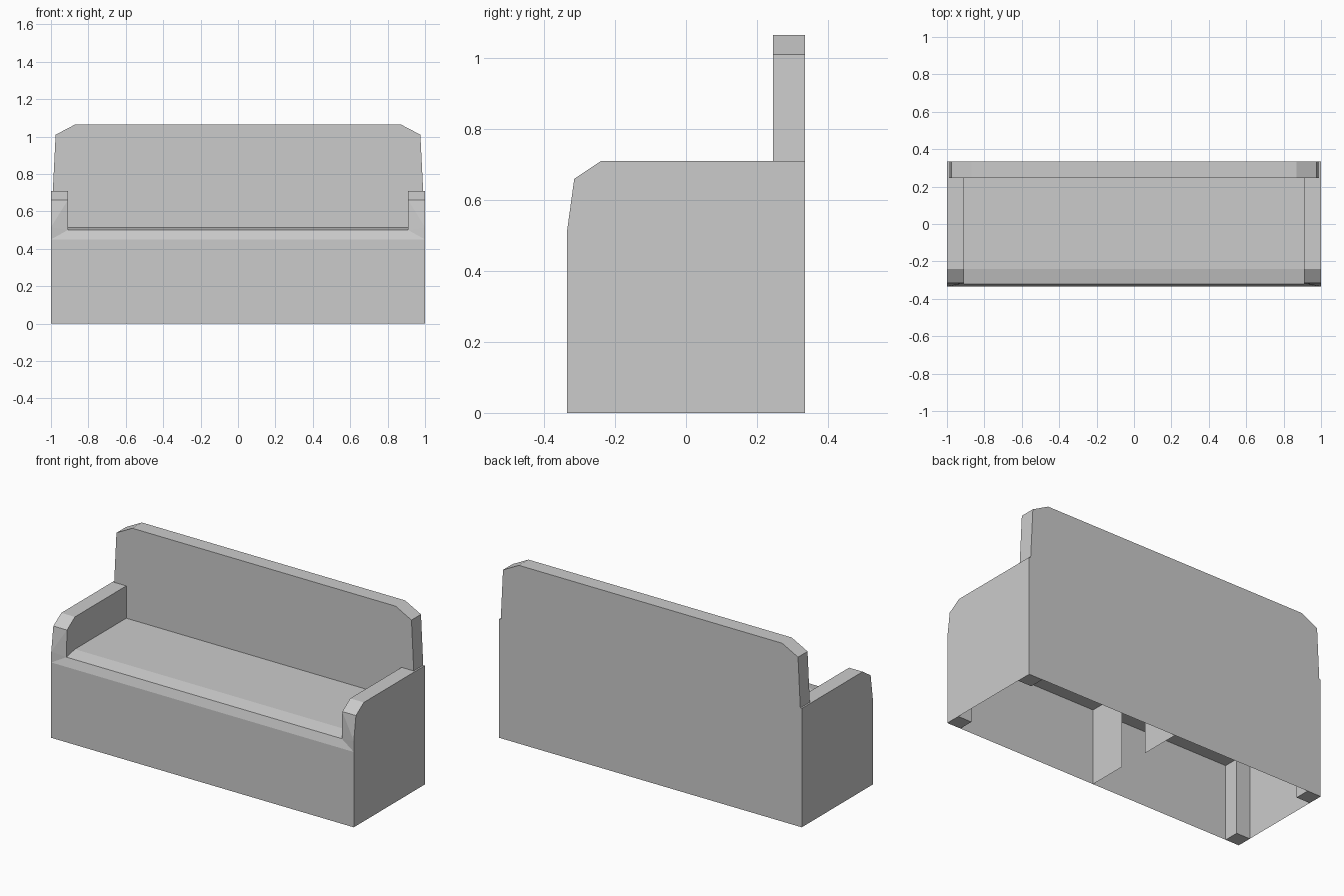
import bpy, bmesh

if "Cube" in bpy.data.objects:
    bpy.data.objects.remove(bpy.data.objects["Cube"])

W, D = 1.0, 0.335          # half width, half depth
INNER = 0.91               # inner side of the arms
BACK = 0.245               # front plane of the backrest
DECK = 0.45                # underside of the seat


def build(name, polys, mirror=()):
    """Object from polygons of 3D points, optionally mirrored on x / y."""
    bm = bmesh.new()
    for poly in polys:
        bm.faces.new([bm.verts.new(p) for p in poly])
    bmesh.ops.remove_doubles(bm, verts=bm.verts, dist=1e-5)
    bmesh.ops.recalc_face_normals(bm, faces=bm.faces)
    me = bpy.data.meshes.new(name)
    bm.to_mesh(me)
    bm.free()
    ob = bpy.data.objects.new(name, me)
    bpy.context.collection.objects.link(ob)
    if mirror:
        mod = ob.modifiers.new("Mirror", 'MIRROR')
        mod.use_axis = ('x' in mirror, 'y' in mirror, False)
        mod.use_mirror_merge = False
    return ob


def strip(a, b):
    """Quads joining two matching rows of points."""
    return [(a[i], a[i + 1], b[i + 1], b[i]) for i in range(len(a) - 1)]


def mirrored(points):
    """Close a right-hand x,z outline with its left-hand copy."""
    return points + [(-x, z) for x, z in reversed(points)]


# seat: front lip, sloped edge and flat top
rows = [(W, -D, DECK), (INNER, -0.32, 0.50), (INNER, -0.24, 0.517), (INNER, BACK, 0.517)]
build("seat", strip(rows, [(-x, y, z) for x, y, z in rows]))

# front panel and the underside of the seat
build("front_panel", [[(-W, -D, 0), (W, -D, 0), (W, -D, DECK), (-W, -D, DECK)]])
build("seat_underside", [[(-W, D, DECK), (W, D, DECK), (W, -D, DECK), (-W, -D, DECK)]])

# arms: outer wall, rounded top, flared front and inner wall
lip, knee, seat_corner = (W, -D, DECK), (W, -D, 0.515), (INNER, -0.32, 0.50)
crest = [(-0.315, 0.66), (-0.24, 0.71), (D, 0.71)]
outer = [(W, y, z) for y, z in crest]
inner = [(INNER, y, z) for y, z in crest]
build("arm", [
    [(W, -D, 0), lip, knee] + outer + [(W, D, 0)],
    *strip(outer, inner),
    [lip, seat_corner, knee],
    [knee, seat_corner, inner[0]],
    [knee, inner[0], outer[0]],
    [seat_corner, (INNER, -0.24, 0.517), (INNER, BACK, 0.517),
     (INNER, BACK, 0.71), inner[1], inner[0]],
], 'x')

# backrest: clipped-corner slab whose rear face runs to the floor
rim = [(0.99, 0.71), (0.975, 1.01), (0.87, 1.065)]
top = mirrored(rim)
front = mirrored([(INNER, 0.517), (INNER, 0.71)] + rim)
rear = mirrored([(W, 0), (W, 0.71)] + rim)
build("backrest", [
    [(x, BACK, z) for x, z in front],
    [(x, D, z) for x, z in rear],
    *strip([(x, BACK, z) for x, z in top], [(x, D, z) for x, z in top]),
])

# corner posts under the seat: two inner faces and the foot
P = 0.09
a, b, c = (W, D - P), (W - P, D - P), (W - P, D)
build("corner_post", [
    [(*a, 0), (*b, 0), (*c, 0), (W, D, 0)],
    *strip([(*p, 0) for p in (a, b, c)], [(*p, DECK) for p in (a, b, c)]),
], 'xy')

# thin centre supports with a gap between them
for name, y0, y1 in (("front_support", -D, -0.10), ("rear_support", 0.09, D)):
    build(name, [[(0, y0, 0), (0, y1, 0), (0, y1, DECK), (0, y0, DECK)]])
